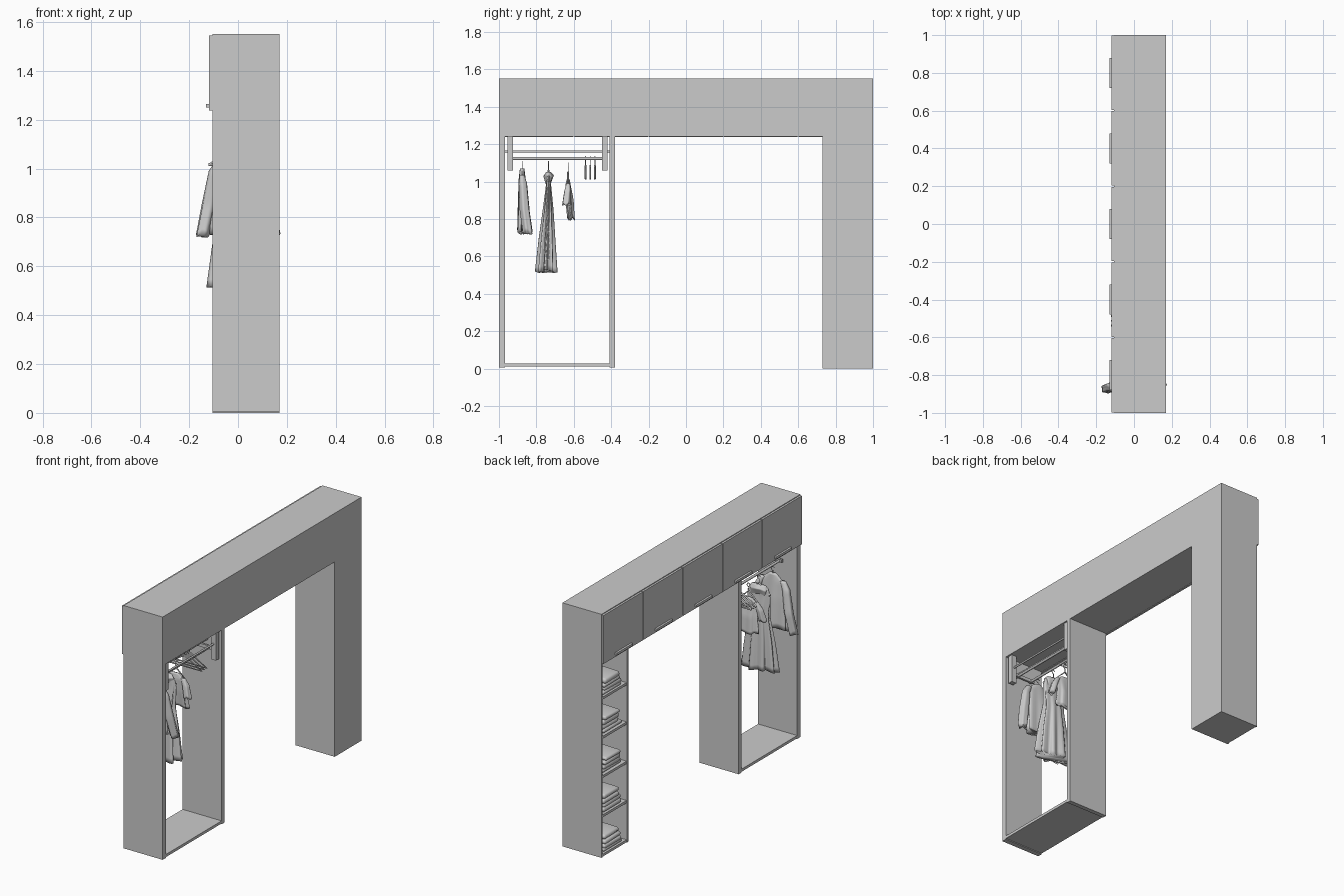
import bpy, bmesh, math, random
from mathutils import Vector

random.seed(4)
old = bpy.data.objects.get("Cube")
if old:
    bpy.data.objects.remove(old, do_unlink=True)

grey = bpy.data.materials.new("plain_grey")
grey.use_nodes = True
grey.diffuse_color = (0.6, 0.6, 0.6, 1)
grey.node_tree.nodes["Principled BSDF"].inputs["Base Color"].default_value = (0.6, 0.6, 0.6, 1)


def add_object(name, data):
    ob = bpy.data.objects.new(name, data)
    bpy.context.collection.objects.link(ob)
    data.materials.append(grey)
    return ob


def finish(name, bm, smooth=False):
    me = bpy.data.meshes.new(name)
    bmesh.ops.recalc_face_normals(bm, faces=bm.faces)
    for f in bm.faces:
        f.smooth = smooth
    bm.to_mesh(me)
    bm.free()
    return add_object(name, me)


def box(name, x, y, z):
    """Box from (min, max) pairs."""
    bm = bmesh.new()
    bmesh.ops.create_cube(bm, size=1)
    for v in bm.verts:
        v.co = Vector([(a + b) / 2 + c * (b - a) for (a, b), c in zip((x, y, z), v.co)])
    return finish(name, bm)


def tube(name, points, radius):
    cu = bpy.data.curves.new(name, 'CURVE')
    cu.dimensions = '3D'
    cu.bevel_depth = radius
    cu.bevel_resolution = 2
    cu.use_fill_caps = True
    sp = cu.splines.new('POLY')
    sp.points.add(len(points) - 1)
    for p, co in zip(sp.points, points):
        p.co = (*co, 1)
    return add_object(name, cu)


def cloth(name, sections, ripple=0.15, folds=7, sides=40, steps=6):
    """Loft ellipses (z, cx, cy, rx, ry) with folds that deepen downwards."""
    bm = bmesh.new()
    rows = []
    for s, e in zip(sections, sections[1:]):
        rows += [[a + (b - a) * i / steps for a, b in zip(s, e)] for i in range(steps)]
    rows.append(sections[-1])
    phase = random.uniform(0, math.tau)
    rings = []
    for k, (z, cx, cy, rx, ry) in enumerate(rows):
        t = k / (len(rows) - 1)
        ring = []
        for i in range(sides):
            a = math.tau * i / sides
            r = 1 + ripple * t * (math.sin(folds * a + phase + t) - 0.5)
            dip = 0.008 * t * math.sin(3 * a + phase)
            ring.append(bm.verts.new((cx + rx * r * math.cos(a),
                                      cy + ry * r * math.sin(a), z + dip)))
        rings.append(ring)
    for r0, r1 in zip(rings, rings[1:]):
        for i in range(sides):
            j = (i + 1) % sides
            bm.faces.new((r0[i], r0[j], r1[j], r1[i]))
    bm.faces.new(rings[0])
    bm.faces.new(rings[-1])
    return finish(name, bm, True)


def hanger(name, y, z, half, drop):
    """Wire hook with sloping arms and a lower bar, top of the arms at z."""
    tube(name + "_arms", [(-half, y, z - drop), (0, y, z), (half, y, z - drop),
                          (-half, y, z - drop)], 0.005)
    hook = [(0, y, z), (0, y, z + 0.025)]
    hook += [(0.012 * math.sin(a), y, z + 0.037 - 0.012 * math.cos(a))
             for a in [math.pi * i / 6 for i in range(9)]]
    tube(name + "_hook", hook, 0.002)


BACK, FRONT = 0.17, -0.105
DEPTH = (FRONT, BACK)

# Overhead cabinet with five flap doors and bar handles
box("overhead_cabinet", DEPTH, (-1, 1), (1.24, 1.55))
for i in range(5):
    y = -0.8 + 0.4 * i
    box(f"cabinet_door_{i}", (-0.118, FRONT), (y - 0.197, y + 0.197), (1.237, 1.545))
    box(f"door_handle_{i}", (-0.131, -0.117), (y - 0.08, y + 0.08), (1.25, 1.265))

# Open hanging bay
box("bay_outer_side", DEPTH, (-1, -0.968), (0.005, 1.24))
box("bay_inner_side", DEPTH, (-0.408, -0.38), (0.005, 1.24))
box("bay_floor", DEPTH, (-0.97, -0.405), (0.01, 0.027))

# Shelf tower, closed at the back
box("tower_back", (0.158, BACK), (0.73, 1), (0, 1.24))
box("tower_outer_side", DEPTH, (0.988, 1), (0, 1.24))
box("tower_inner_side", DEPTH, (0.73, 0.742), (0, 1.24))
for i in range(5):
    z = 0.25 * i
    box(f"tower_shelf_{i}", (FRONT + 0.004, 0.16), (0.74, 0.99), (z, z + 0.016))
    # Pile of folded clothes
    z += 0.016
    for k in range(4):
        h = random.uniform(0.022, 0.032)
        dx, dy = random.uniform(-0.008, 0.008), random.uniform(-0.01, 0.01)
        ob = box(f"folded_cloth_{i}_{k}", (-0.088 + dx, 0.135 + dx),
                 (0.775 + dy + 0.006 * k, 0.96 + dy - 0.006 * k), (z, z + h))
        bev = ob.modifiers.new("soft_edges", 'BEVEL')
        bev.width = h * 0.48
        bev.segments = 3
        for p in ob.data.polygons:
            p.use_smooth = True
        # let the front edge sag
        for v in ob.data.vertices:
            if v.co.x < 0 and k:
                v.co.z -= random.uniform(0.002, 0.008)
        z += h * 0.95

# Hanging rail fittings
for side, y in (("outer", -0.94), ("inner", -0.435)):
    box(f"rail_bracket_{side}", (0.125, 0.16), (y - 0.015, y + 0.015), (1.06, 1.24))
    box(f"rail_arm_{side}", (-0.02, 0.13), (y - 0.006, y + 0.006), (1.115, 1.135))
for i, x in enumerate((0.14, 0.07)):
    tube(f"support_rod_{i}", [(x, -0.97, 1.16), (x, -0.405, 1.16)], 0.006)
for i, x in enumerate((0.0, 0.1)):
    tube(f"hanging_rail_{i}", [(x, -0.955, 1.123), (x, -0.42, 1.123)], 0.008)

# Hangers
for i, y in enumerate((-0.537, -0.512, -0.487)):
    hanger(f"empty_hanger_{i}", y, 1.085, 0.12, 0.07)
for name, y, z, half in (("jacket", -0.875, 1.06, 0.09), ("dress", -0.735, 1.06, 0.08),
                         ("blouse", -0.63, 1.05, 0.065)):
    hanger(name + "_hanger", y, z, half, 0.06)

# Long jacket with sleeves
cloth("jacket_body", [(1.07, 0, -0.876, 0.025, 0.012), (1.02, 0, -0.876, 0.085, 0.018),
                      (0.92, 0, -0.872, 0.1, 0.026), (0.735, 0, -0.868, 0.115, 0.034)])
for side, s in (("left", 1), ("right", -1)):
    cloth(f"jacket_sleeve_{side}",
          [(1.035, s * 0.07, -0.876, 0.02, 0.013), (0.99, s * 0.095, -0.872, 0.025, 0.022),
           (0.85, s * 0.12, -0.862, 0.03, 0.026),
           (0.725, s * 0.146, -0.858 + 0.014 * s, 0.028, 0.026)], 0.12, 5, 24)

# Flared dress
cloth("dress_collar", [(1.05, 0, -0.735, 0.05, 0.014), (1.03, 0, -0.735, 0.065, 0.028),
                       (0.99, 0, -0.735, 0.055, 0.014)], 0.1)
cloth("dress_body", [(1.03, 0, -0.735, 0.07, 0.012), (0.98, 0, -0.735, 0.08, 0.014),
                     (0.85, 0, -0.737, 0.075, 0.028), (0.7, 0, -0.742, 0.1, 0.042),
                     (0.52, 0, -0.746, 0.12, 0.056)], 0.22, 9, 54)

# Short blouse with sleeves
cloth("blouse_body", [(1.01, 0, -0.63, 0.03, 0.009), (0.98, 0, -0.63, 0.065, 0.014),
                      (0.9, 0, -0.622, 0.07, 0.022), (0.8, 0, -0.614, 0.085, 0.02)])
for side, s in (("left", 1), ("right", -1)):
    cloth(f"blouse_sleeve_{side}",
          [(0.99, s * 0.055, -0.63, 0.015, 0.01), (0.95, s * 0.075, -0.633, 0.022, 0.018),
           (0.88, s * 0.095, -0.64, 0.024, 0.022)], 0.12, 5, 20)
